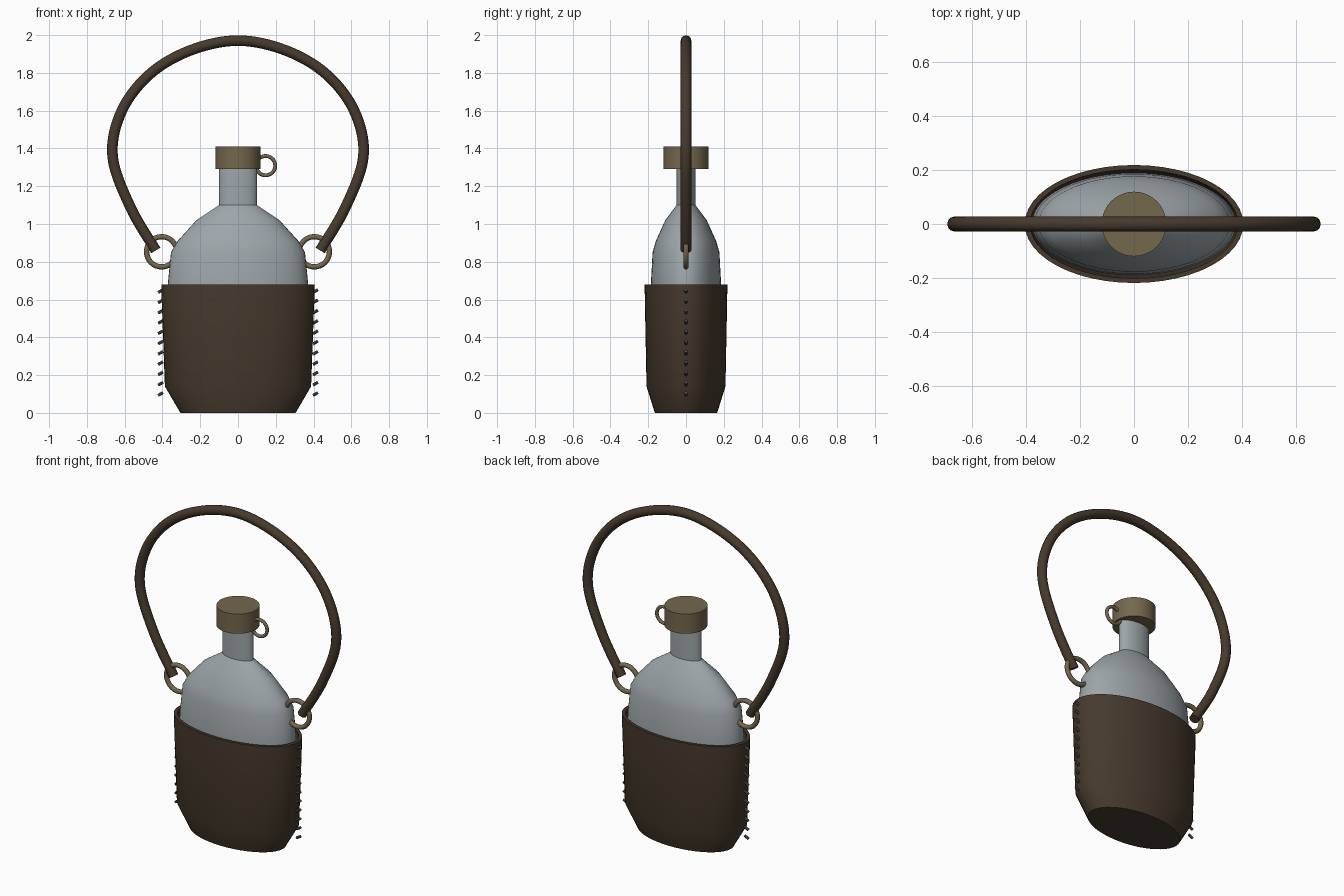
import bpy, bmesh, math
from mathutils import Vector

if "Cube" in bpy.data.objects:
    bpy.data.objects.remove(bpy.data.objects["Cube"])


def material(name, rgb):
    m = bpy.data.materials.new(name)
    m.diffuse_color = (*rgb, 1)
    m.use_nodes = True
    m.node_tree.nodes["Principled BSDF"].inputs["Base Color"].default_value = m.diffuse_color
    return m


LEATHER = material("brown leather", (0.062, 0.042, 0.026))
GLASS = material("grey glass", (0.34, 0.38, 0.40))
BRASS = material("dull brass", (0.175, 0.138, 0.075))
THREAD = material("dark thread", (0.10, 0.09, 0.08))


def finish(ob, name, mat, angle=35):
    ob.name = name
    ob.data.materials.clear()
    ob.data.materials.append(mat)
    bpy.ops.object.select_all(action='DESELECT')
    ob.select_set(True)
    bpy.context.view_layer.objects.active = ob
    bpy.ops.object.shade_smooth_by_angle(angle=math.radians(angle))
    return ob


def oval_loft(name, profile, mat, n=48, angle=35):
    """Stack of ellipses (rx, ry, z), capped at both ends."""
    bm = bmesh.new()
    rings = [[bm.verts.new((rx * math.cos(2 * math.pi * i / n),
                            ry * math.sin(2 * math.pi * i / n), z))
              for i in range(n)] for rx, ry, z in profile]
    for a, b in zip(rings, rings[1:]):
        for i in range(n):
            j = (i + 1) % n
            bm.faces.new((a[i], a[j], b[j], b[i]))
    bm.faces.new(rings[0][::-1])
    bm.faces.new(rings[-1])
    bmesh.ops.recalc_face_normals(bm, faces=bm.faces)
    me = bpy.data.meshes.new(name)
    bm.to_mesh(me)
    bm.free()
    ob = bpy.data.objects.new(name, me)
    bpy.context.collection.objects.link(ob)
    return finish(ob, name, mat, angle)


def ring(name, x, z, major, minor):
    bpy.ops.mesh.primitive_torus_add(location=(x, 0, z), rotation=(math.pi / 2, 0, 0),
                                     major_radius=major, minor_radius=minor,
                                     major_segments=32, minor_segments=10)
    return finish(bpy.context.object, name, BRASS, 80)


# Flask body with narrow oval neck
oval_loft("flask", [(0.29, 0.145, 0.02), (0.365, 0.183, 0.14), (0.38, 0.19, 0.5),
                    (0.372, 0.186, 0.68), (0.355, 0.177, 0.85), (0.32, 0.16, 0.91),
                    (0.22, 0.11, 1.02), (0.10, 0.05, 1.10), (0.10, 0.05, 1.30)], GLASS)

# Leather sleeve: outer wall, rim, then inner wall down to a floor
oval_loft("leather_sleeve", [(0.305, 0.165, 0.0), (0.387, 0.209, 0.14), (0.404, 0.218, 0.6),
                             (0.406, 0.219, 0.68), (0.386, 0.202, 0.68),
                             (0.384, 0.2, 0.5), (0.368, 0.19, 0.14), (0.29, 0.15, 0.015)],
          LEATHER)

# Cap and its small ring
bpy.ops.mesh.primitive_cylinder_add(vertices=40, radius=0.12, depth=0.12, location=(0, 0, 1.35))
finish(bpy.context.object, "cap", BRASS)
ring("cap_ring", 0.146, 1.309, 0.051, 0.01)

# Strap rings and side stitches
for side, label in ((-1, "left"), (1, "right")):
    ring(label + "_strap_ring", side * 0.404, 0.853, 0.08, 0.014)
    for k in range(11):
        bpy.ops.mesh.primitive_cylinder_add(vertices=8, radius=0.008, depth=0.03,
                                            location=(side * 0.41, 0, 0.1 + 0.0545 * k),
                                            rotation=(0, math.radians(60), 0))
        finish(bpy.context.object, f"{label}_stitch_{k + 1}", THREAD)

# Carrying strap: round tube through a smooth mirrored path
half = [(0.435, 0.86), (0.57, 1.09), (0.664, 1.36), (0.615, 1.60), (0.465, 1.795), (0.25, 1.92)]
path = [(-x, z) for x, z in half] + [(0, 1.971)] + half[::-1]
cu = bpy.data.curves.new("strap", 'CURVE')
cu.dimensions = '3D'
cu.bevel_depth = 0.028
cu.bevel_resolution = 4
cu.use_fill_caps = True
cu.resolution_u = 8
sp = cu.splines.new('BEZIER')
sp.bezier_points.add(len(path) - 1)
pts = [Vector((x, 0, z)) for x, z in path]
for i, bp in enumerate(sp.bezier_points):
    t = (pts[min(i + 1, len(pts) - 1)] - pts[max(i - 1, 0)]) / 6
    bp.handle_left_type = bp.handle_right_type = 'FREE'
    bp.co, bp.handle_left, bp.handle_right = pts[i], pts[i] - t, pts[i] + t
strap = bpy.data.objects.new("strap", cu)
bpy.context.collection.objects.link(strap)
bpy.ops.object.select_all(action='DESELECT')
strap.select_set(True)
bpy.context.view_layer.objects.active = strap
bpy.ops.object.convert(target='MESH')
finish(bpy.context.object, "strap", LEATHER, 50)
